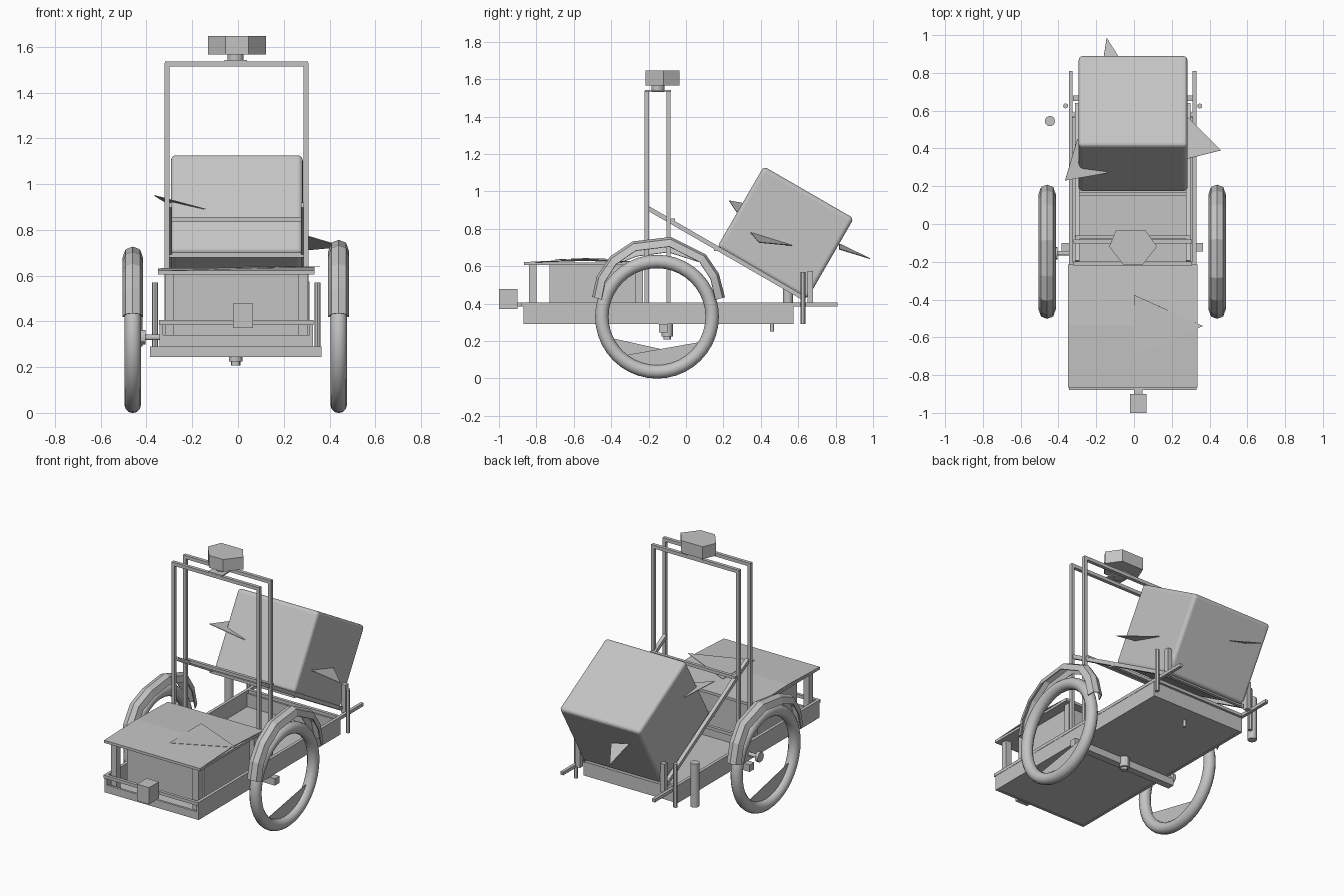
import bpy, bmesh, math
from mathutils import Vector

old = bpy.data.objects.get("Cube")
if old:
    bpy.data.objects.remove(old, do_unlink=True)

grey = bpy.data.materials.new("plain_grey")
grey.use_nodes = True
colour = (0.55, 0.55, 0.55, 1)
grey.diffuse_color = colour
grey.node_tree.nodes["Principled BSDF"].inputs["Base Color"].default_value = colour


def finish(ob, name):
    ob.name = name
    ob.data.materials.append(grey)
    return ob


def box(name, x, y, z, rot=0, bevel=0):
    """Box from (low, high) spans, optionally tilted about x."""
    spans = (x, y, z)
    bpy.ops.mesh.primitive_cube_add(size=1, location=[sum(s) / 2 for s in spans])
    ob = bpy.context.object
    ob.scale = [s[1] - s[0] for s in spans]
    bpy.ops.object.transform_apply(location=False, rotation=False, scale=True)
    ob.rotation_euler.x = rot
    if bevel:
        mod = ob.modifiers.new("rounded_edges", "BEVEL")
        mod.width, mod.segments = bevel, 4
    return finish(ob, name)


def rod(name, a, b, radius, sides=12):
    a, b = Vector(a), Vector(b)
    bpy.ops.mesh.primitive_cylinder_add(vertices=sides, radius=radius,
                                        depth=(b - a).length, location=(a + b) / 2)
    ob = bpy.context.object
    ob.rotation_euler = (b - a).to_track_quat("Z", "Y").to_euler()
    bpy.ops.object.shade_smooth_by_angle()
    return finish(ob, name)


def mesh(name, verts, faces, thick=0.004):
    data = bpy.data.meshes.new(name)
    data.from_pydata(verts, [], faces)
    ob = bpy.data.objects.new(name, data)
    bpy.context.collection.objects.link(ob)
    mod = ob.modifiers.new("thickness", "SOLIDIFY")
    mod.thickness, mod.offset = thick, 0
    return finish(ob, name)


def bar(name, x, y, z, w=0.02):
    """Square bar: give spans for its length and centres for the other axes."""
    span = [v if isinstance(v, tuple) else (v - w / 2, v + w / 2) for v in (x, y, z)]
    return box(name, *span)


# Tray
box("tray_floor", (-0.335, 0.325), (-0.86, 0.575), (0.292, 0.3))
for side, x in (("left", 0.32), ("right", -0.335)):
    box(side + "_tray_board", (x - 0.008, x + 0.008), (-0.87, 0.575), (0.29, 0.385))
    bar(side + "_long_rail", x, (-0.88, 0.81), 0.395)
box("front_tray_board", (-0.335, 0.325), (-0.87, -0.855), (0.29, 0.34))
box("rear_tray_board", (-0.335, 0.325), (0.56, 0.575), (0.29, 0.385))
for i, y in enumerate((-0.87, -0.21, 0.58)):
    bar("tray_crossbar_%d" % i, (-0.33, 0.32), y, 0.395)

# Axle beam and motor under the tray
box("axle_beam", (-0.385, 0.365), (-0.145, -0.1), (0.245, 0.29))
rod("motor_body", (-0.01, -0.1, 0.225), (-0.01, -0.1, 0.29), 0.03)
rod("motor_tip", (-0.01, -0.1, 0.208), (-0.01, -0.1, 0.23), 0.02)
rod("rear_peg", (0, 0.46, 0.25), (0, 0.46, 0.295), 0.01)

# Front storage box, lid and lamp
box("storage_box", (-0.28, 0.27), (-0.73, -0.27), (0.3, 0.608))
mesh("lid_top", [(-0.35, -0.865, 0.62), (0.335, -0.865, 0.62), (0.335, -0.54, 0.636),
                 (0.335, -0.215, 0.62), (-0.35, -0.215, 0.62), (-0.35, -0.54, 0.63)],
     [(0, 1, 2, 5), (5, 2, 3, 4)])
box("lid_base", (-0.35, 0.335), (-0.865, -0.215), (0.605, 0.62))
mesh("lid_flap", [(0, -0.375, 0.637), (0.365, -0.54, 0.642), (0, -0.7, 0.635)], [(0, 1, 2)], 0.002)
for x in (-0.3, 0.285):
    for y in (-0.82, -0.25):
        bar("lid_post", x, y, (0.3, 0.61), 0.04)
box("lamp", (-0.022, 0.065), (-1.0, -0.9), (0.37, 0.478))
box("lamp_bracket", (0, 0.045), (-0.91, -0.86), (0.385, 0.405))
box("lamp_lens", (0, 0.045), (-1.0, -0.995), (0.39, 0.46))

# Tall hoops with the sensor head
for name, y in (("front", -0.21), ("rear", -0.093)):
    for x in (-0.31, 0.297):
        bar(name + "_hoop_upright", x, y, (0.39, 1.53), 0.022)
    bar(name + "_hoop_top", (-0.32, 0.307), y, 1.525, 0.022)
outline = [(-0.13, -0.12), (-0.095, -0.035), (0.06, -0.035),
           (0.12, -0.12), (0.045, -0.215), (-0.055, -0.215)]
head = [(x, y, z) for z in (1.568, 1.645) for x, y in outline]
head_faces = [tuple(range(5, -1, -1)), tuple(range(6, 12))]
head_faces += [(i, (i + 1) % 6, (i + 1) % 6 + 6, i + 6) for i in range(6)]
mesh("sensor_head", head, head_faces)
rod("sensor_neck", (-0.01, -0.15, 1.53), (-0.01, -0.15, 1.57), 0.035)
box("sensor_plate", (-0.06, 0.04), (-0.22, -0.08), (1.535, 1.543))

# Sloped rails that carry the crate
slope = -math.radians(30)
for x in (-0.3, 0.287):
    box("sloped_rail", (x - 0.012, x + 0.012), (-0.265, 0.7), (0.655, 0.679), slope)
bar("upper_slope_bar", (-0.31, 0.3), -0.07, 0.845)
bar("middle_slope_bar", (-0.31, 0.3), 0.16, 0.69)
bar("lower_slope_bar", (-0.31, 0.3), 0.62, 0.435)
box("crate", (-0.293, 0.283), (0.254, 0.81), (0.53, 1.028), slope, 0.022)

# Loose triangular flaps on the crate
flaps = {
    "left_flap": [(0.28, 0.345, 0.78), (0.28, 0.57, 0.71), (0.46, 0.39, 0.727)],
    "right_flap": [(-0.365, 0.23, 0.95), (-0.14, 0.27, 0.89), (-0.3, 0.45, 0.91)],
    "rear_flap": [(-0.145, 0.985, 0.64), (-0.17, 0.82, 0.72), (-0.04, 0.82, 0.69)],
}
for name, points in flaps.items():
    mesh(name, points, [(0, 1, 2)])

# Rear posts
for x in (-0.362, 0.348):
    rod("round_post", (x, 0.625, 0.29), (x, 0.625, 0.57), 0.013)
for x in (-0.307, 0.297):
    bar("square_post", x, 0.665, (0.39, 0.575), 0.03)
rod("side_canister", (-0.445, 0.545, 0.29), (-0.445, 0.545, 0.57), 0.027, 16)

# Wheels, fenders and hubs
HUB_Y, HUB_Z = -0.155, 0.33


def on_wheel(x, angle, radius):
    a = math.radians(angle)
    return (x, HUB_Y + radius * math.cos(a), HUB_Z + radius * math.sin(a))


for side, x, peak, disc in (("left", 0.44, 0.43, (-130, -30)), ("right", -0.46, 0.4, (-155, -50))):
    bpy.ops.mesh.primitive_torus_add(major_segments=40, minor_segments=12, major_radius=0.295,
                                     minor_radius=0.036, location=(x, HUB_Y, HUB_Z),
                                     rotation=(0, math.pi / 2, 0))
    bpy.ops.object.shade_smooth()
    finish(bpy.context.object, side + "_tyre")

    # Chord-shaped wheel panel
    steps = 10
    rim = [on_wheel(x, disc[0] + (disc[1] - disc[0]) * i / steps, 0.27) for i in range(steps + 1)]
    mesh(side + "_wheel_panel", rim, [tuple(range(steps + 1))])

    # Faceted fender
    arc = ((16, 0.375), (35, 0.4), (52, 0.42), (80, peak), (108, peak - 0.01),
           (128, 0.405), (146, 0.385), (163, 0.36))
    section = ((-0.043, -0.05), (-0.03, -0.012), (0, 0), (0.03, -0.012), (0.043, -0.05))
    n = len(section)
    verts = [on_wheel(x + dx, a, r + dr) for a, r in arc for dx, dr in section]
    faces = [(i * n + j, i * n + j + 1, i * n + j + n + 1, i * n + j + n)
             for i in range(len(arc) - 1) for j in range(n - 1)]
    mesh(side + "_fender", verts, faces, 0.006)

rod("right_hub", (-0.425, HUB_Y, HUB_Z), (-0.405, HUB_Y, HUB_Z), 0.032)
rod("right_axle", (-0.41, HUB_Y, HUB_Z), (-0.34, HUB_Y, HUB_Z), 0.012)
